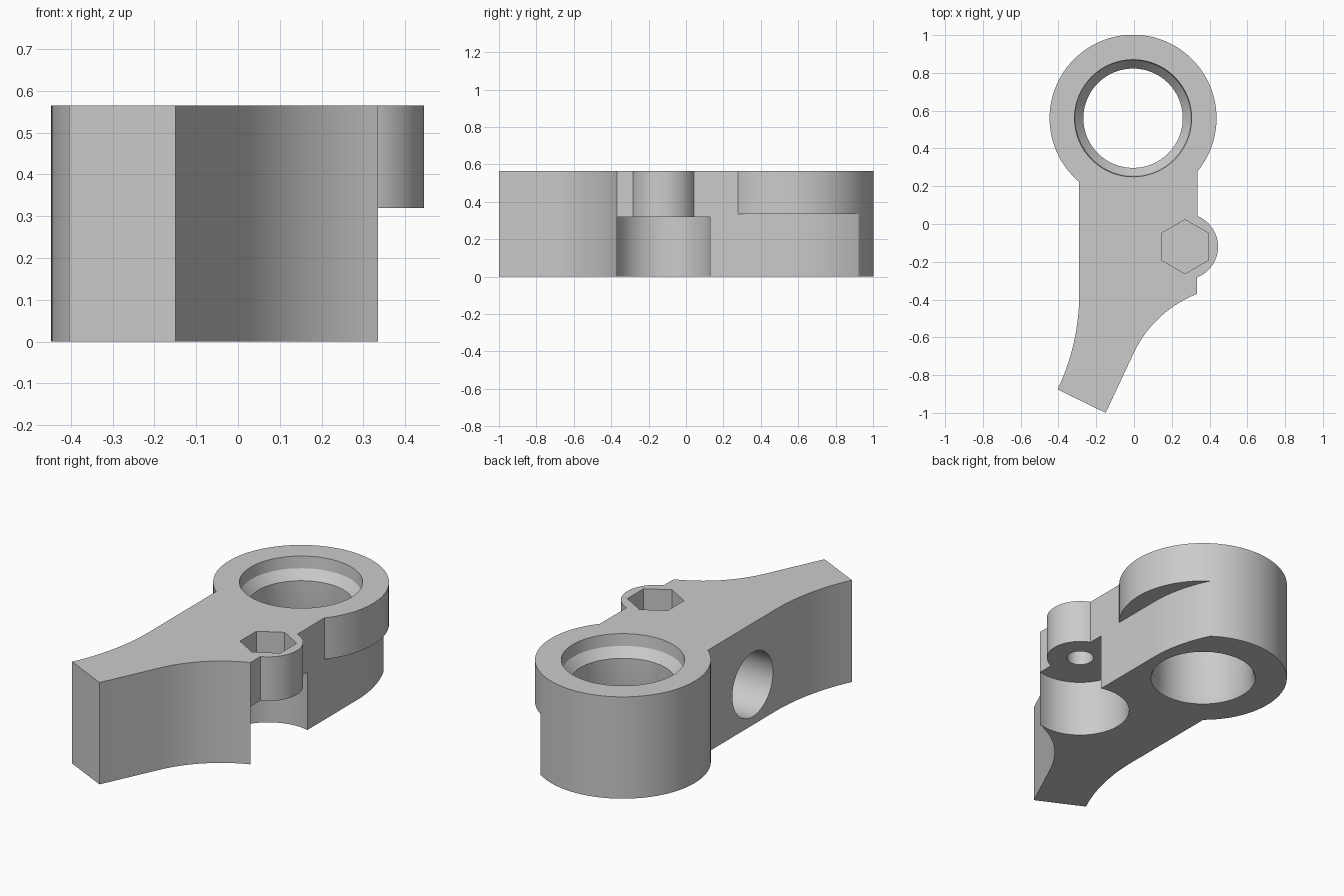
import bpy, bmesh
from math import cos, sin, radians, pi, atan2, degrees

if "Cube" in bpy.data.objects:
    bpy.data.objects.remove(bpy.data.objects["Cube"], do_unlink=True)

TOP = 0.565                 # overall height
RING = (-0.005, 0.56)       # bearing ring centre
RING_R = 0.442
BOSS = (0.27, -0.12)        # side boss centre
LEFT, RIGHT = -0.29, 0.335  # flat sides of the body

grey = bpy.data.materials.new("plain_grey")
grey.use_nodes = True
grey.diffuse_color = (0.6, 0.6, 0.6, 1)
grey.node_tree.nodes["Principled BSDF"].inputs["Base Color"].default_value = (0.6, 0.6, 0.6, 1)


def arc(centre, r, a0, a1, n):
    """Points along an arc, angles in degrees."""
    steps = [radians(a0 + (a1 - a0) * i / n) for i in range(n + 1)]
    return [(centre[0] + r * cos(a), centre[1] + r * sin(a)) for a in steps]


def circle(centre, r, n=96, start=0):
    return arc(centre, r, start, start + 360, n)[:-1]


def loft(name, sections):
    """Solid through stacked outlines: a list of (points, z)."""
    bm = bmesh.new()
    rings = [[bm.verts.new((x, y, z)) for x, y in pts] for pts, z in sections]
    n = len(rings[0])
    for low, high in zip(rings, rings[1:]):
        for i in range(n):
            j = (i + 1) % n
            bm.faces.new((low[i], low[j], high[j], high[i]))
    bm.faces.new(rings[0][::-1])
    bm.faces.new(rings[-1])
    bmesh.ops.recalc_face_normals(bm, faces=bm.faces)
    mesh = bpy.data.meshes.new(name)
    bm.to_mesh(mesh)
    bm.free()
    mesh.materials.append(grey)
    obj = bpy.data.objects.new(name, mesh)
    bpy.context.collection.objects.link(obj)
    return obj


def combine(target, tool, operation="DIFFERENCE"):
    """Apply a boolean with the tool and drop the tool."""
    tool.hide_render = True
    mod = target.modifiers.new(tool.name, "BOOLEAN")
    mod.operation, mod.solver, mod.object = operation, "EXACT", tool
    bpy.context.view_layer.update()
    with bpy.context.temp_override(object=target, active_object=target):
        bpy.ops.object.modifier_apply(modifier=mod.name)
    bpy.data.objects.remove(tool, do_unlink=True)


# Body: ring, straight sides and the curved arm in one outline
reach = RIGHT - RING[0]
drop = (RING_R ** 2 - reach ** 2) ** 0.5
ring_start = degrees(atan2(-drop, reach))
left_reach = RING[0] - LEFT
left_drop = (RING_R ** 2 - left_reach ** 2) ** 0.5
ring_end = degrees(atan2(-left_drop, -left_reach)) + 360
outline = arc(RING, RING_R, ring_start, ring_end, 80)
outline += arc((LEFT - 1.17, -0.37), 1.17, 0, -25.6, 14)
outline += [(-0.15, -1.0)]
outline += arc((0.559, -0.948), 0.62, 154.4, 111.2, 18)
body = loft("lever_body", [(outline, 0), (outline, TOP)])

# Shallow relief under the ring on the right side
relief = [(RIGHT, RING[1] - drop)] + arc((RIGHT - 0.8, RING[1]), 0.8, 0, 27.5, 14)
relief += [(0.6, 1.1), (0.6, RING[1] - drop)]
combine(body, loft("relief_cutter", [(relief, -0.1), (relief, 0.335)]))

# Side boss, then the round pocket below it
boss = circle(BOSS, 0.175, 64)
combine(body, loft("side_boss", [(boss, 0.2), (boss, TOP)]), "UNION")
pocket = circle(BOSS, 0.258)
combine(body, loft("pocket_cutter", [(pocket, -0.1), (pocket, 0.32)]))

# Hexagonal nut recess and the small bolt hole under it
nut = circle(BOSS, 0.143, 6, 30)
combine(body, loft("nut_cutter", [(nut, 0.43), (nut, TOP + 0.1)]))
bolt = circle(BOSS, 0.07, 48)
combine(body, loft("bolt_cutter", [(bolt, 0.2), (bolt, 0.4)]))

# Stepped bore through the ring
steps = [(0.275, -0.1), (0.275, 0), (0.263, 0.03), (0.263, 0.45),
         (0.304, 0.5), (0.31, TOP), (0.31, TOP + 0.1)]
combine(body, loft("bore_cutter", [(circle(RING, r), z) for r, z in steps]))

# Blind hole in the left side
hole = circle((0, 0), 0.178, 64)
drill = loft("side_hole_cutter", [(hole, -0.3), (hole, 0.25)])
drill.rotation_euler = (0, pi / 2, 0)
drill.location = (LEFT, -0.17, 0.225)
combine(body, drill)

# Smooth the curved walls, keep edges sharp
bpy.ops.object.select_all(action="DESELECT")
body.select_set(True)
bpy.context.view_layer.objects.active = body
bpy.ops.object.shade_smooth_by_angle(angle=radians(25))
